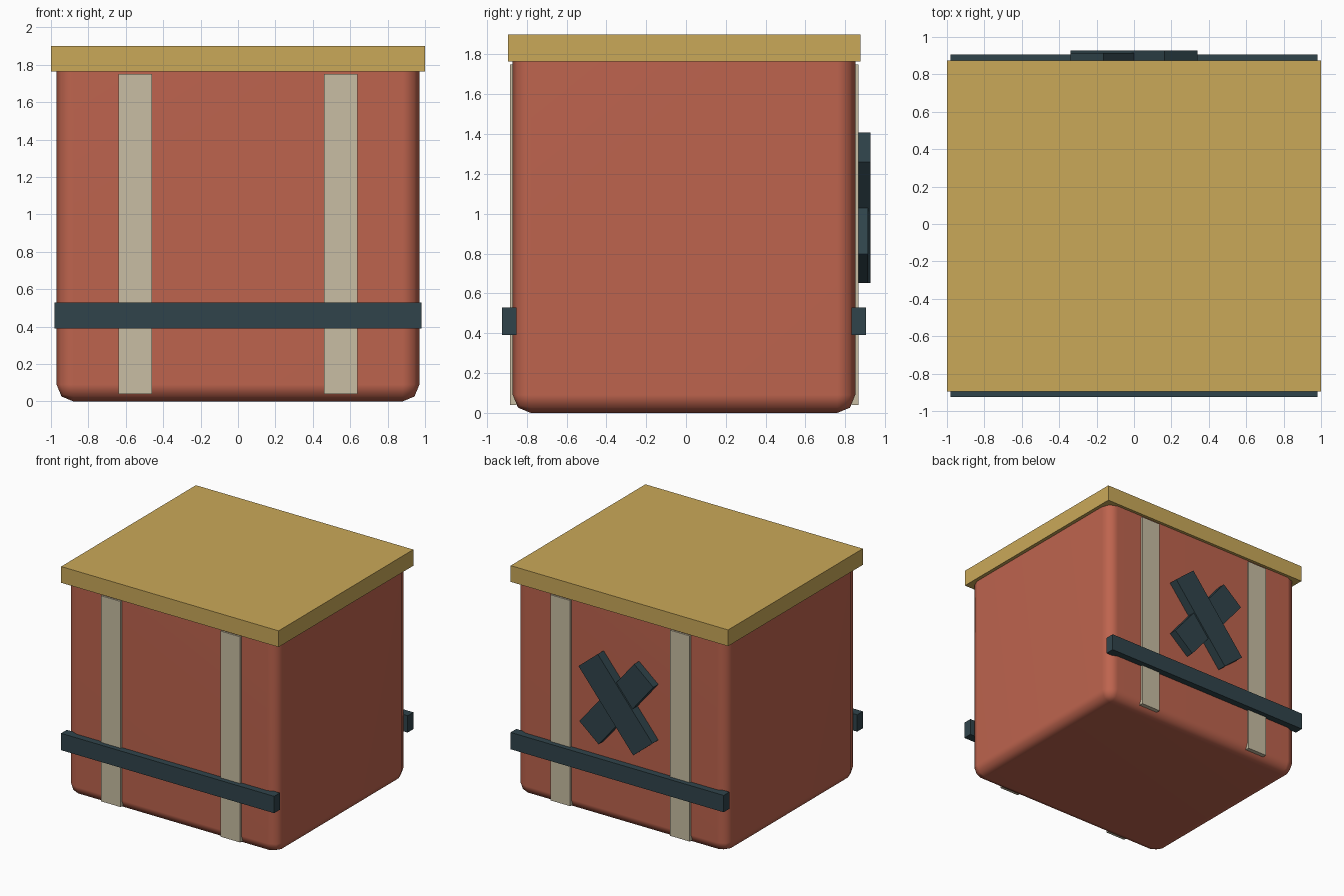
import bpy
import bmesh
import math
from mathutils import Matrix, Vector

if "Cube" in bpy.data.objects:
    bpy.data.objects.remove(bpy.data.objects["Cube"], do_unlink=True)


def material(name, srgb):
    linear = [((c / 255 + 0.055) / 1.055) ** 2.4 for c in srgb]
    mat = bpy.data.materials.new(name)
    mat.use_nodes = True
    mat.diffuse_color = (*linear, 1)
    mat.node_tree.nodes["Principled BSDF"].inputs["Base Color"].default_value = (*linear, 1)
    return mat


brick = material("brick red", (190, 100, 78))
ochre = material("ochre", (202, 169, 89))
cream = material("cream", (200, 190, 163))
slate = material("dark slate", (48, 68, 75))


def box(name, low, high, mat, bevel=0.0):
    """Box between two corners; bevel rounds every edge except the top rim."""
    low, high = Vector(low), Vector(high)
    centre, size = (low + high) / 2, high - low
    bm = bmesh.new()
    bmesh.ops.create_cube(bm, size=1, matrix=Matrix.Diagonal((*size, 1)))
    if bevel:
        edges = [e for e in bm.edges if any(v.co.z < 0 for v in e.verts)]
        bmesh.ops.bevel(bm, geom=edges, offset=bevel, segments=2,
                        profile=0.5, affect='EDGES')
    mesh = bpy.data.meshes.new(name)
    bm.to_mesh(mesh)
    bm.free()
    mesh.materials.append(mat)
    obj = bpy.data.objects.new(name, mesh)
    obj.location = centre
    bpy.context.collection.objects.link(obj)
    return obj


# Rounded body and flat lid
body = box("body", (-0.97, -0.87, 0), (0.97, 0.85, 1.8), brick, bevel=0.09)
bpy.context.view_layer.objects.active = body
body.select_set(True)
bpy.ops.object.shade_smooth_by_angle(angle=math.radians(60))
body.modifiers.new("flat_panels", 'WEIGHTED_NORMAL').keep_sharp = True
box("lid", (-1, -0.895, 1.765), (1, 0.875, 1.9), ochre)

# Vertical straps and horizontal bands, on the front and the back
for side, strap_y, band_y in (("front", (-0.885, -0.85), (-0.925, -0.85)),
                              ("back", (0.83, 0.865), (0.83, 0.905))):
    for hand, x in (("right", -0.55), ("left", 0.55)):
        box(f"{side}_{hand}_strap", (x - 0.09, strap_y[0], 0.04),
            (x + 0.09, strap_y[1], 1.75), cream)
    box(f"{side}_band", (-0.98, band_y[0], 0.39), (0.98, band_y[1], 0.53), slate)

# Crossed bars on the back
for name, tilt, outer in (("cross_bar_outer", -50.4, 0.927),
                          ("cross_bar_inner", 50.4, 0.915)):
    bar = box(name, (-0.395, 0.84, 0.915), (0.395, outer, 1.145), slate)
    bar.rotation_euler.y = math.radians(tilt)
